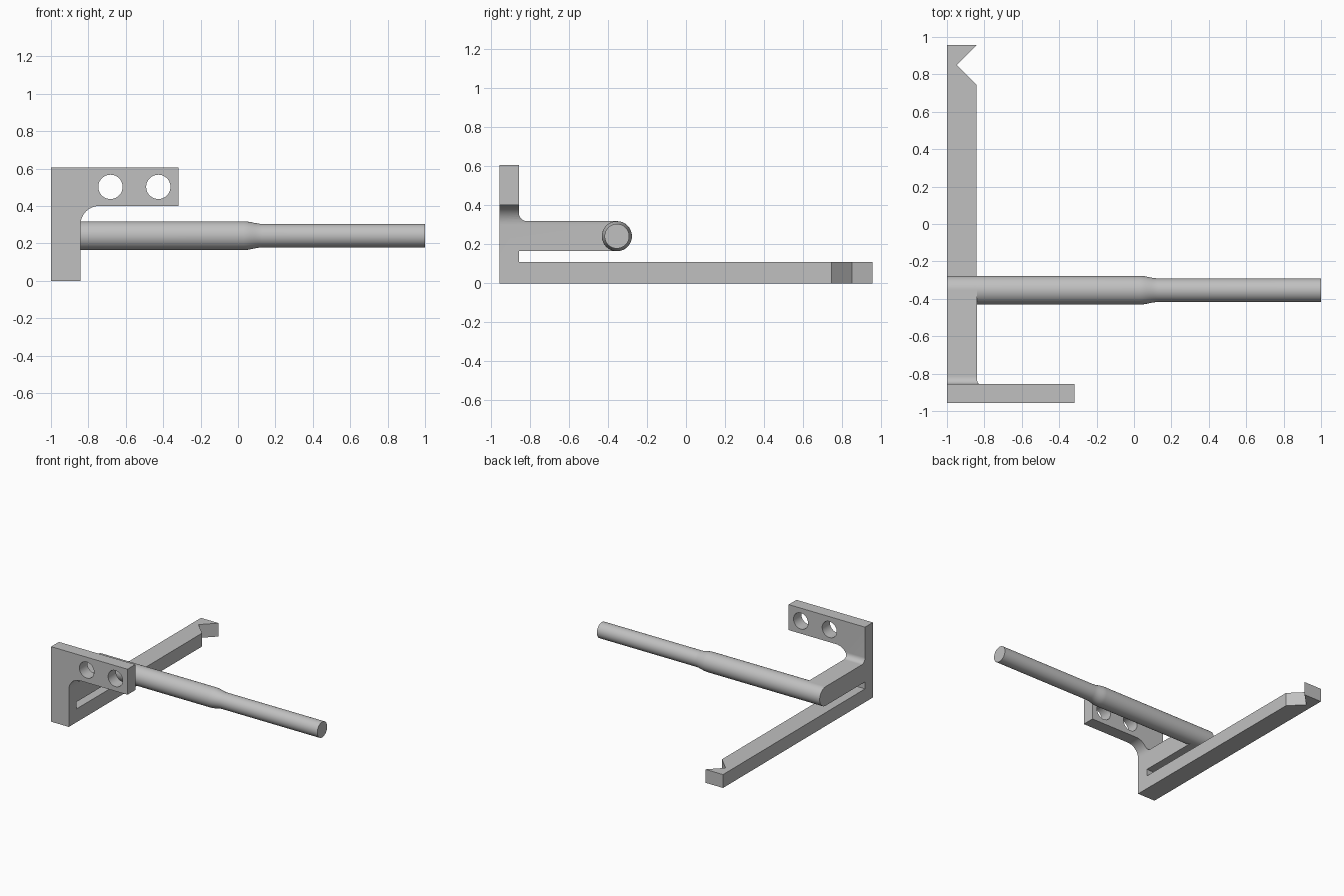
import bpy, bmesh, math
from mathutils import Matrix, Vector

if "Cube" in bpy.data.objects:
    bpy.data.objects.remove(bpy.data.objects["Cube"], do_unlink=True)

grey = bpy.data.materials.new("plain grey")
grey.use_nodes = True
COLOUR = (0.53, 0.53, 0.53, 1)
grey.diffuse_color = COLOUR
grey.node_tree.nodes["Principled BSDF"].inputs["Base Color"].default_value = COLOUR

LEFT, INNER = -1.0, -0.842             # width of the upright and bars
FRONT, PLATE_BACK, BACK = -0.956, -0.856, 0.956
ARM_Y, ARM_Z, ARM_R = -0.354, 0.241, 0.077


def add_object(name, bm):
    bmesh.ops.recalc_face_normals(bm, faces=bm.faces)
    mesh = bpy.data.meshes.new(name)
    bm.to_mesh(mesh)
    bm.free()
    mesh.materials.append(grey)
    obj = bpy.data.objects.new(name, mesh)
    bpy.context.collection.objects.link(obj)
    return obj


def arc(cx, cy, r, start, end, steps=12):
    """Points along an arc, angles in degrees."""
    angles = [math.radians(start + (end - start) * i / steps) for i in range(steps + 1)]
    return [(cx + r * math.cos(a), cy + r * math.sin(a)) for a in angles]


def prism(name, profile, axis, low, high):
    """Extrude a flat outline along one axis."""
    bm = bmesh.new()
    verts = []
    for a, b in profile:
        co = [a, b]
        co.insert(axis, low)
        verts.append(bm.verts.new(co))
    face = bm.faces.new(verts)
    new = bmesh.ops.extrude_face_region(bm, geom=[face])["geom"]
    shift = Vector((0, 0, 0))
    shift[axis] = high - low
    bmesh.ops.translate(bm, vec=shift, verts=[g for g in new if isinstance(g, bmesh.types.BMVert)])
    return add_object(name, bm)


def combine(obj, tool, operation):
    """Apply a boolean and discard the tool."""
    tool.hide_render = True
    mod = obj.modifiers.new(operation.lower(), "BOOLEAN")
    mod.operation, mod.solver, mod.object = operation, "EXACT", tool
    bpy.context.view_layer.objects.active = obj
    bpy.ops.object.modifier_apply(modifier=mod.name)
    bpy.data.objects.remove(tool, do_unlink=True)


def smooth(obj):
    bpy.ops.object.select_all(action="DESELECT")
    obj.select_set(True)
    bpy.context.view_layer.objects.active = obj
    bpy.ops.object.shade_smooth_by_angle(angle=math.radians(30))


# Bracket: side outline with plate, rounded arm, slot and long lower bar
arm_top, arm_bottom = ARM_Z + ARM_R, ARM_Z - ARM_R
side = [(FRONT, 0), (BACK, 0), (BACK, 0.108), (PLATE_BACK, 0.108), (PLATE_BACK, arm_bottom)]
side += arc(ARM_Y, ARM_Z, ARM_R, -90, 90, 24)
side += arc(PLATE_BACK + 0.042, arm_top + 0.042, 0.042, 270, 180)
side += [(PLATE_BACK, 0.606), (FRONT, 0.606)]
bracket = prism("bracket", side, 0, LEFT - 0.1, 0)

# Trimmed to the front outline: upright and flag with a filleted corner
front = [(LEFT, -0.1), (INNER, -0.1)]
front += arc(INNER + 0.1, 0.3, 0.1, 180, 90)
front += [(-0.318, 0.4), (-0.318, 0.7), (LEFT, 0.7)]
combine(bracket, prism("front_outline", front, 1, -1.1, 1.1), "INTERSECT")

# Mounting holes
for x in (-0.682, -0.426):
    hole = prism("hole_cutter", arc(x, 0.502, 0.065, 0, 352.5, 47), 1, -1.1, -0.7)
    combine(bracket, hole, "DIFFERENCE")

# V notch near the end of the lower bar
notch = [(-0.948, 0.85), (INNER + 0.1, 0.644), (INNER + 0.1, 1.056)]
combine(bracket, prism("notch_cutter", notch, 2, -0.1, 0.15), "DIFFERENCE")
smooth(bracket)

# Stepped shaft, with a soft S-shaped taper between its two diameters
THIN_R, TAPER_START, TAPER_END = 0.063, 0.03, 0.13
rings = [(INNER, ARM_R)]
for i in range(9):
    t = i / 8
    rings.append((TAPER_START + (TAPER_END - TAPER_START) * t,
                  ARM_R + (THIN_R - ARM_R) * t * t * (3 - 2 * t)))
rings.append((1.0, THIN_R))
bm = bmesh.new()
path = [bm.verts.new((x, ARM_Y, ARM_Z + r)) for x, r in rings]
edges = [bm.edges.new(pair) for pair in zip(path, path[1:])]
bmesh.ops.spin(bm, geom=path + edges, cent=(0, ARM_Y, ARM_Z), axis=(1, 0, 0),
               angle=math.tau, steps=48, use_merge=True)
bmesh.ops.remove_doubles(bm, verts=bm.verts, dist=0.0001)
bmesh.ops.holes_fill(bm, edges=[e for e in bm.edges if e.is_boundary], sides=0)
shaft = add_object("shaft", bm)
smooth(shaft)
